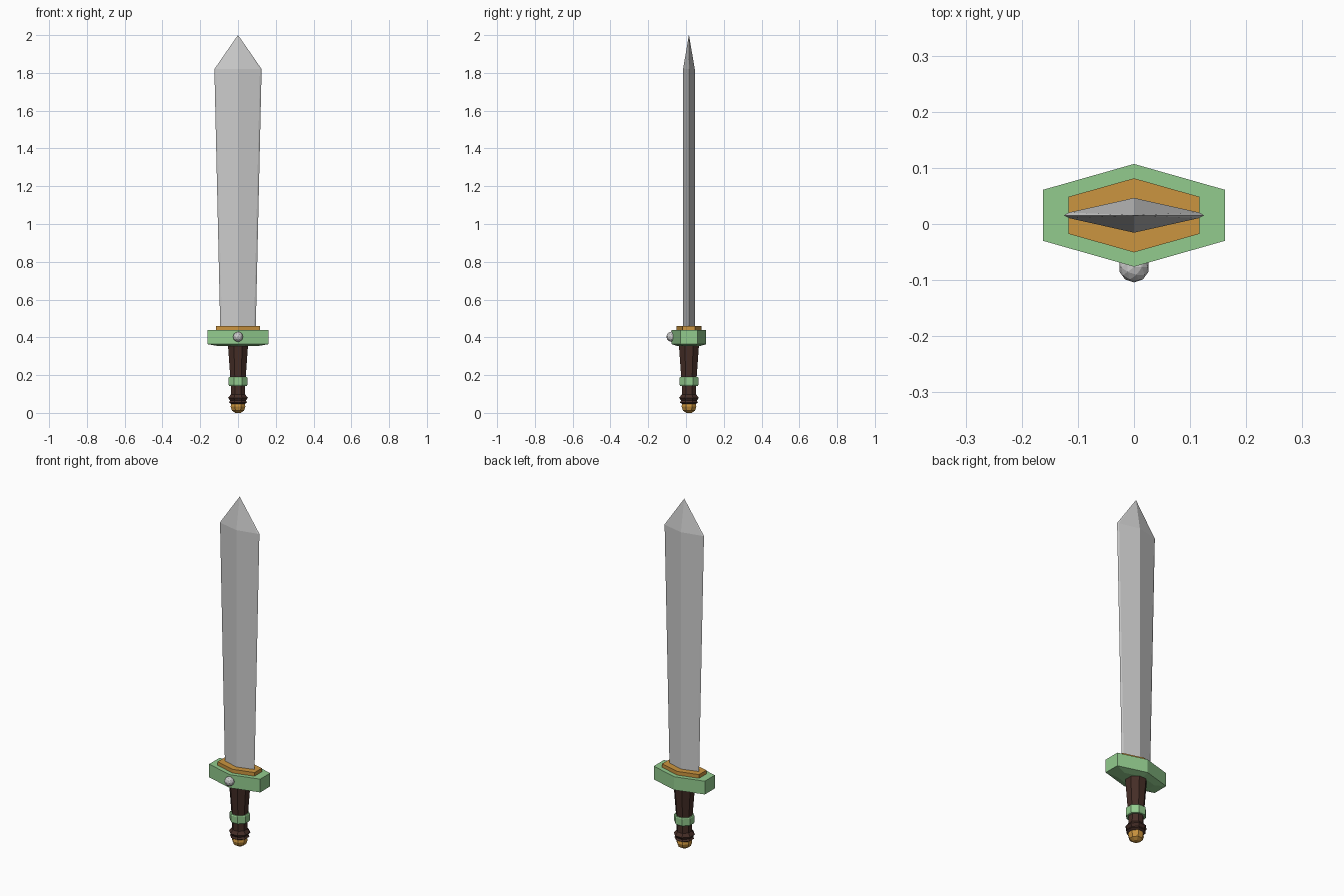
import bpy, bmesh, math

if "Cube" in bpy.data.objects:
    bpy.data.objects.remove(bpy.data.objects["Cube"])

CY = 0.0155  # depth of the sword's centre plane


def material(name, rgb):
    m = bpy.data.materials.new(name)
    m.diffuse_color = (*rgb, 1)
    m.use_nodes = True
    m.node_tree.nodes["Principled BSDF"].inputs["Base Color"].default_value = m.diffuse_color
    return m


GREEN = material("green", (0.29, 0.60, 0.27))
GOLD = material("gold", (0.60, 0.30, 0.05))
BROWN = material("brown", (0.06, 0.027, 0.02))


def loft(name, loops, mat=None):
    """Skin equal-length loops of 3D points and cap both ends."""
    bm = bmesh.new()
    rows = [[bm.verts.new((x, y + CY, z)) for x, y, z in loop] for loop in loops]
    n = len(rows[0])
    for a, b in zip(rows, rows[1:]):
        for i in range(n):
            j = (i + 1) % n
            bm.faces.new((a[i], a[j], b[j], b[i]))
    bm.faces.new(rows[0][::-1])
    bm.faces.new(rows[-1])
    bmesh.ops.remove_doubles(bm, verts=bm.verts, dist=1e-5)
    bmesh.ops.recalc_face_normals(bm, faces=bm.faces)
    me = bpy.data.meshes.new(name)
    bm.to_mesh(me)
    bm.free()
    ob = bpy.data.objects.new(name, me)
    bpy.context.collection.objects.link(ob)
    if mat:
        me.materials.append(mat)
    return ob


def hexagon(w, side, peak, z):
    return [(w, -side, z), (w, side, z), (0, peak, z),
            (-w, side, z), (-w, -side, z), (0, -peak, z)]


def lathe(name, profile, mat):
    """Octagonal turned part, flats facing front; profile is (half width, z)."""
    k = 1 / math.cos(math.pi / 8)
    angles = [(i + 0.5) * math.pi / 4 for i in range(8)]
    return loft(name, [[(r * k * math.cos(a), r * k * math.sin(a), z) for a in angles]
                       for r, z in profile], mat)


# Blade: diamond section with narrow sharpened edges, closing to a point
def blade_section(w, edge, ridge, bevel, z):
    e = w - edge
    return [(w, 0, z), (e, bevel, z), (0, ridge, z), (-e, bevel, z),
            (-w, 0, z), (-e, -bevel, z), (0, -ridge, z), (e, -bevel, z)]


loft("blade", [blade_section(0.094, 0.009, 0.031, 0.005, 0.45),
               blade_section(0.125, 0.009, 0.031, 0.005, 1.82),
               blade_section(0.0005, 0.0002, 0.0004, 0.0002, 2.0)])

# Crossguard and the plate under the blade
loft("guard", [hexagon(0.10, 0.028, 0.057, 0.353),
               hexagon(0.162, 0.0455, 0.0915, 0.364),
               hexagon(0.162, 0.0455, 0.0915, 0.44)], GREEN)
loft("guard_plate", [hexagon(0.117, 0.033, 0.066, 0.435),
                     hexagon(0.117, 0.033, 0.066, 0.461)], GOLD)

# Grip with turned rings at its lower end
lathe("grip", [(0.034, 0.046), (0.048, 0.055), (0.042, 0.065), (0.052, 0.08),
               (0.038, 0.098), (0.037, 0.14), (0.041, 0.19), (0.053, 0.358)], BROWN)
lathe("grip_band", [(0.047, 0.143), (0.05, 0.15), (0.05, 0.185), (0.047, 0.19)], GREEN)

# Pommel
lathe("pommel", [(0.014, 0.0), (0.032, 0.012), (0.039, 0.033), (0.036, 0.05)], GOLD)

# Stud on the front of the guard
bpy.ops.mesh.primitive_ico_sphere_add(subdivisions=2, radius=0.027,
                                      location=(0, -0.077, 0.403))
bpy.context.object.name = "guard_stud"
